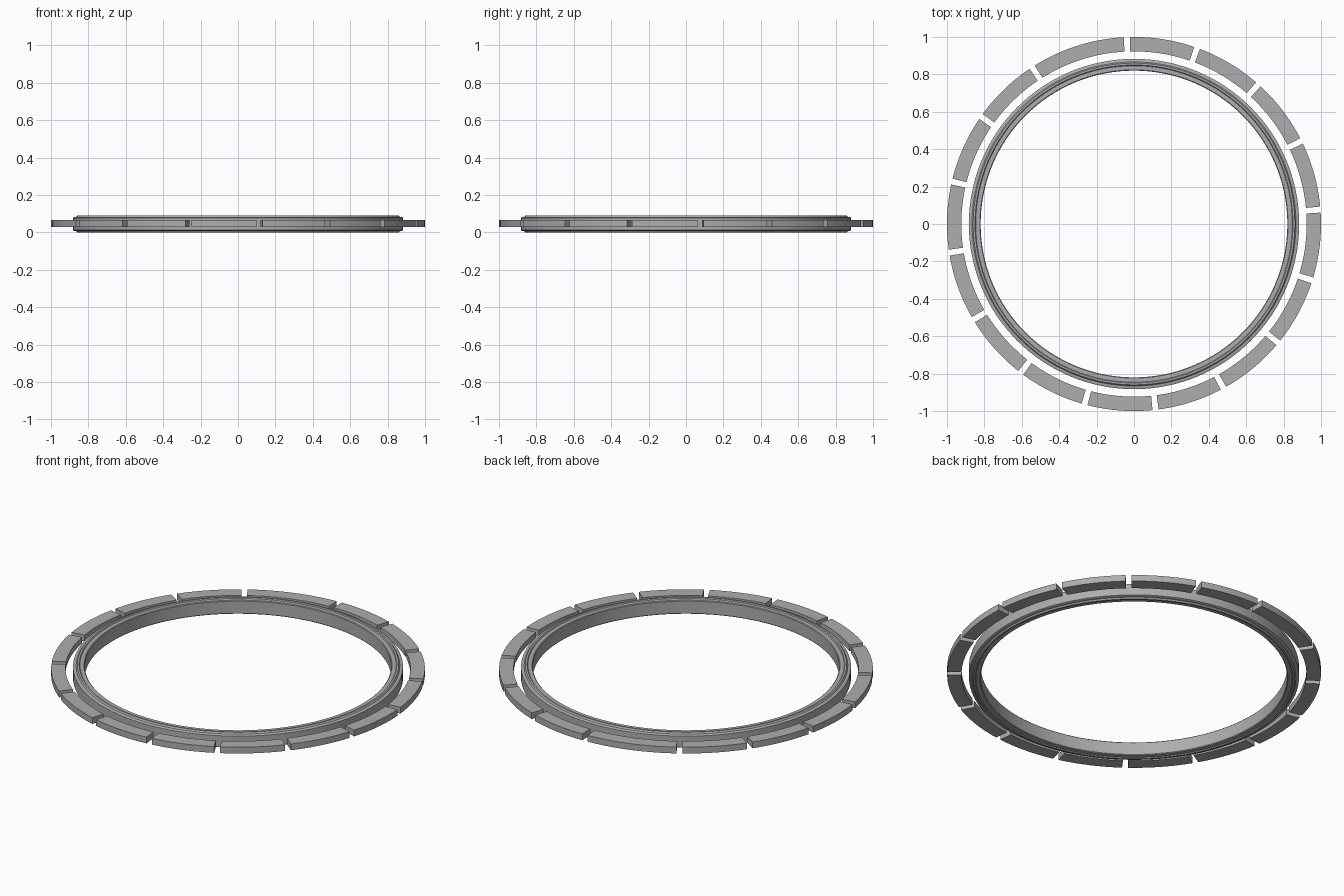
import bpy, bmesh, math

if "Cube" in bpy.data.objects:
    bpy.data.objects.remove(bpy.data.objects["Cube"])

grey = bpy.data.materials.new("mid grey")
grey.diffuse_color = (0.42, 0.42, 0.42, 1)
grey.use_nodes = True
grey.node_tree.nodes["Principled BSDF"].inputs["Base Color"].default_value = grey.diffuse_color


def sweep(name, profile, start, end, steps):
    """Sweep a closed (radius, z) profile around z, from start to end degrees."""
    full = abs(end - start) >= 360
    bm = bmesh.new()
    rings = []
    for i in range(steps if full else steps + 1):
        a = math.radians(start + (end - start) * i / steps)
        rings.append([bm.verts.new((r * math.cos(a), r * math.sin(a), z))
                      for r, z in profile])
    n = len(profile)
    for i in range(steps):
        a, b = rings[i], rings[(i + 1) % len(rings)]
        for j in range(n):
            k = (j + 1) % n
            bm.faces.new((a[j], b[j], b[k], a[k]))
    if not full:
        bm.faces.new(rings[0])
        bm.faces.new(rings[-1][::-1])
    bmesh.ops.recalc_face_normals(bm, faces=bm.faces[:])
    mesh = bpy.data.meshes.new(name)
    bm.to_mesh(mesh)
    bm.free()
    mesh.materials.append(grey)
    obj = bpy.data.objects.new(name, mesh)
    bpy.context.collection.objects.link(obj)
    bpy.ops.object.select_all(action='DESELECT')
    obj.select_set(True)
    bpy.context.view_layer.objects.active = obj
    bpy.ops.object.shade_smooth_by_angle(angle=math.radians(30))
    return obj


# Inner ring: stepped rim, mirrored about its mid height
MID = 0.045
upper = [(0.883, 0.033), (0.876, 0.037), (0.866, 0.037), (0.860, 0.045),
         (0.850, 0.045), (0.846, 0.040), (0.824, 0.040), (0.820, 0.036)]
ring_profile = [(r, MID + h) for r, h in upper] + \
               [(r, MID - h) for r, h in reversed(upper)]
sweep("inner_ring", ring_profile, 0, 360, 128)

# Outer segments: fifteen equal blocks and one longer block closing the circle
START, PITCH, WIDTH = 91.3, 21.95, 20.1
block = [(0.923, 0.03), (1.0, 0.03), (1.0, 0.067), (0.923, 0.067)]
for i in range(16):
    a = START - PITCH * i
    width = WIDTH if i < 15 else 28.9
    sweep(f"outer_segment_{i + 1}", block, a, a - width, 10 if i < 15 else 14)
